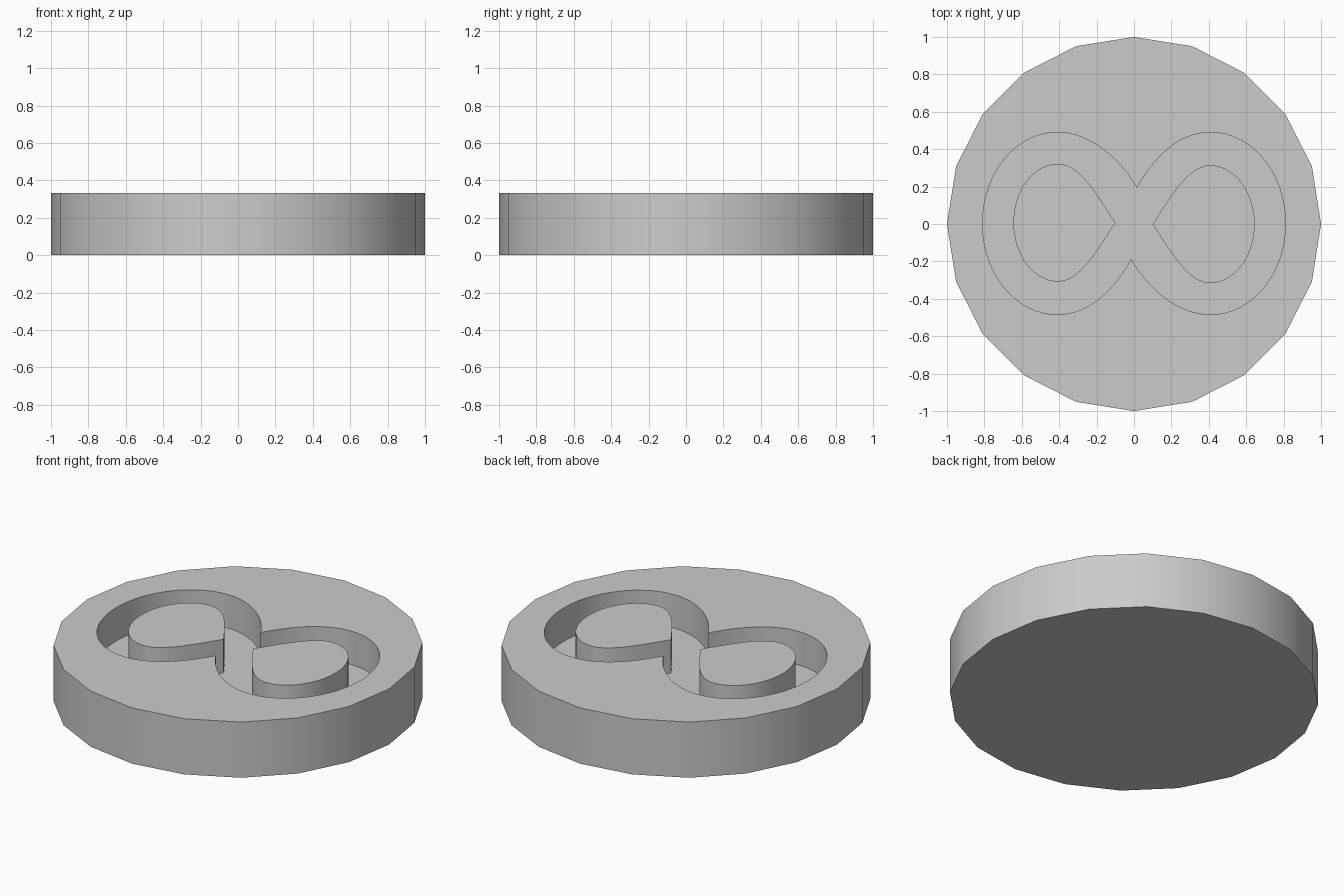
import bpy
import bmesh
import math
from mathutils import Vector

HEIGHT = 0.333
FLOOR = 0.133
STEPS = 16

if "Cube" in bpy.data.objects:
    bpy.data.objects.remove(bpy.data.objects["Cube"])

# Single grey material
grey = bpy.data.materials.new("plain_grey")
grey.use_nodes = True
grey.diffuse_color = (0.6, 0.6, 0.6, 1)
grey.node_tree.nodes["Principled BSDF"].inputs["Base Color"].default_value = grey.diffuse_color


def bezier(a, b, c, d):
    """Sample a cubic segment, leaving out its end point."""
    a, b, c, d = map(Vector, (a, b, c, d))
    points = []
    for i in range(STEPS):
        t = i / STEPS
        s = 1 - t
        points.append(a * s**3 + b * 3 * s * s * t + c * 3 * s * t * t + d * t**3)
    return points


def teardrop(start, end, lean, reach, crest, tip):
    """Clockwise loop from start over the crest, round the tip and back to end."""
    top, right, bottom = (crest[0], crest[1]), (tip, 0), (crest[0], -crest[1])
    kx, ky = 0.552 * (tip - crest[0]), 0.552 * crest[1]
    path = bezier(start, (start[0] + lean[0], start[1] + lean[1]), (crest[0] - reach, crest[1]), top)
    path += bezier(top, (crest[0] + kx, crest[1]), (tip, ky), right)
    path += bezier(right, (tip, -ky), (crest[0] + kx, -crest[1]), bottom)
    path += bezier(bottom, (crest[0] - reach, -crest[1]), (end[0] + lean[0], end[1] - lean[1]), end)
    return path


def prism(name, outline, low, high):
    """Extrude a flat outline between two heights."""
    bm = bmesh.new()
    face = bm.faces.new([bm.verts.new((p.x, p.y, low)) for p in outline])
    made = bmesh.ops.extrude_face_region(bm, geom=[face])["geom"]
    verts = [g for g in made if isinstance(g, bmesh.types.BMVert)]
    bmesh.ops.translate(bm, vec=(0, 0, high - low), verts=verts)
    bmesh.ops.recalc_face_normals(bm, faces=bm.faces)
    mesh = bpy.data.meshes.new(name)
    bm.to_mesh(mesh)
    bm.free()
    mesh.materials.append(grey)
    obj = bpy.data.objects.new(name, mesh)
    bpy.context.collection.objects.link(obj)
    return obj


def smooth(obj):
    bpy.ops.object.select_all(action="DESELECT")
    obj.select_set(True)
    bpy.context.view_layer.objects.active = obj
    bpy.ops.object.shade_smooth_by_angle(angle=math.radians(30))


# Twenty-sided disc
rim = [Vector((math.cos(i * math.tau / 20), math.sin(i * math.tau / 20))) for i in range(20)]
disc = prism("disc", rim, 0, HEIGHT)

# Figure-eight groove: one lobe plus its half turn
lobe = teardrop((0.015, 0.19), (-0.015, -0.19), (0.085, 0.15), 0.18, (0.41, 0.487), 0.81)
shift = Vector((0, 0.003))
groove = [p + shift for p in lobe] + [shift - p for p in lobe]
cutter = prism("groove_cutter", groove, FLOOR, HEIGHT + 0.1)
cutter.hide_render = True

cut = disc.modifiers.new("groove", "BOOLEAN")
cut.operation = "DIFFERENCE"
cut.solver = "EXACT"
cut.object = cutter
bpy.context.view_layer.objects.active = disc
bpy.ops.object.modifier_apply(modifier=cut.name)
bpy.data.objects.remove(cutter)
smooth(disc)

# Raised island inside each lobe
drop = teardrop((0.1, 0), (0.1, 0), (0.09, 0.14), 0.115, (0.405, 0.315), 0.645)
for name, side in (("left_island", 1), ("right_island", -1)):
    lift = Vector((0, 0.003 - 0.004 * side))
    smooth(prism(name, [p * side + lift for p in drop], FLOOR - 0.01, HEIGHT))
